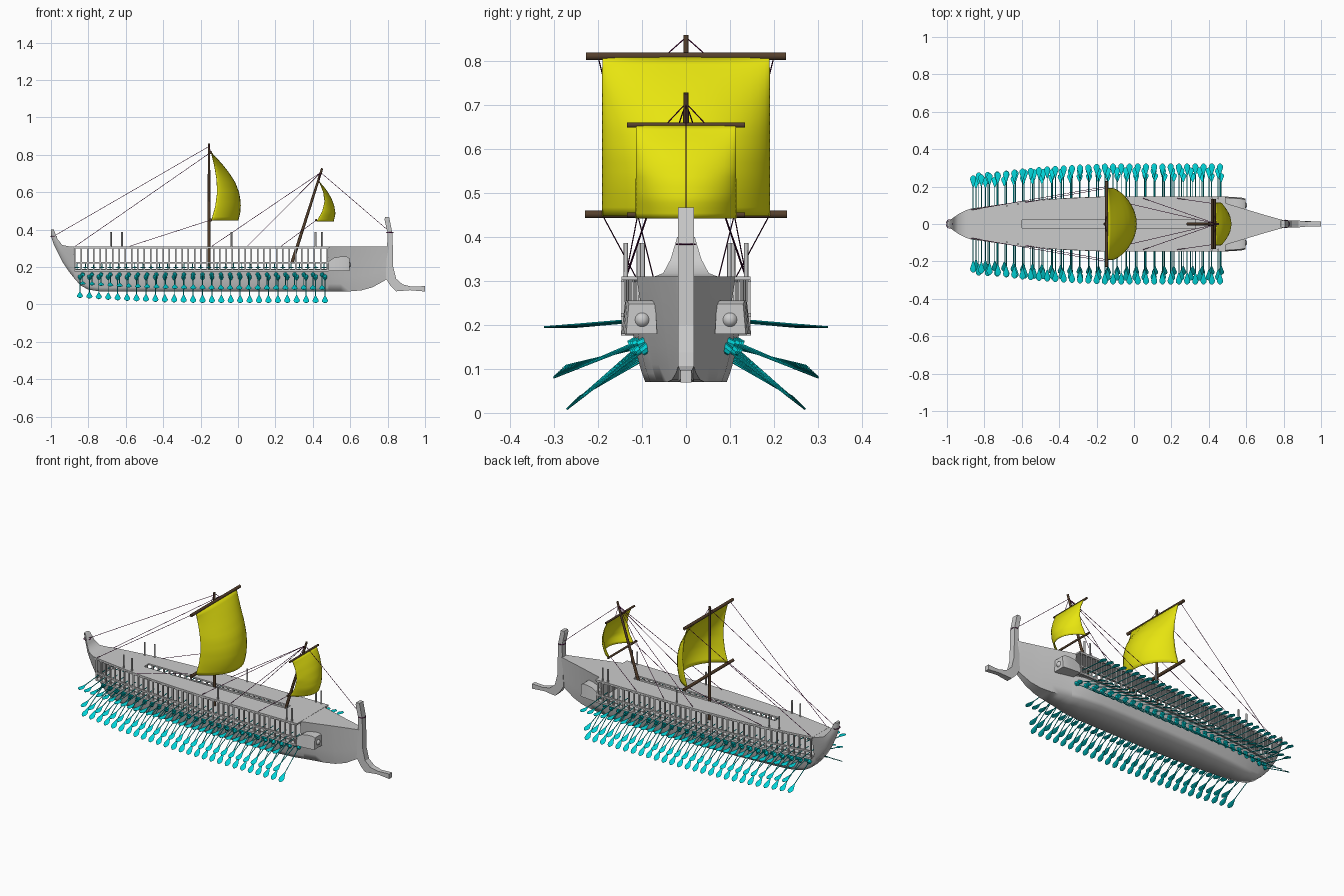
import bpy, bmesh, math
from mathutils import Vector

if "Cube" in bpy.data.objects:
    bpy.data.objects.remove(bpy.data.objects["Cube"])


def material(name, rgb):
    m = bpy.data.materials.new(name)
    m.diffuse_color = (*rgb, 1)
    m.use_nodes = True
    m.node_tree.nodes["Principled BSDF"].inputs["Base Color"].default_value = m.diffuse_color
    return m


SAIL = material("sail_yellow", (0.8, 0.78, 0.005))
OAR = material("oar_cyan", (0.0, 0.65, 0.68))
WOOD = material("spar_brown", (0.09, 0.05, 0.025))
ROPE = material("rope_purple", (0.12, 0.005, 0.08))


def interp(table, x):
    if x <= table[0][0]:
        return table[0][1]
    for (a, p), (b, q) in zip(table, table[1:]):
        if x <= b:
            return p + (q - p) * (x - a) / (b - a)
    return table[-1][1]


def finish(name, bm, mat=None, smooth=None):
    bmesh.ops.recalc_face_normals(bm, faces=bm.faces)
    me = bpy.data.meshes.new(name)
    bm.to_mesh(me)
    bm.free()
    ob = bpy.data.objects.new(name, me)
    bpy.context.collection.objects.link(ob)
    if mat:
        me.materials.append(mat)
    if smooth:
        bpy.ops.object.select_all(action='DESELECT')
        ob.select_set(True)
        bpy.context.view_layer.objects.active = ob
        bpy.ops.object.shade_smooth_by_angle(angle=math.radians(smooth))
    return ob


def skin(bm, rings):
    rv = [[bm.verts.new(p) for p in r] for r in rings]
    n = len(rv[0])
    for a, b in zip(rv, rv[1:]):
        for i in range(n):
            j = (i + 1) % n
            bm.faces.new((a[i], a[j], b[j], b[i]))
    bm.faces.new(rv[0])
    bm.faces.new(rv[-1])


def rod(bm, a, b, stops, n=6, flat=None):
    """Round rod from a to b; stops = (t, radius), flat = half thickness of blades."""
    a, b = Vector(a), Vector(b)
    d = (b - a).normalized()
    s = Vector((1, 0, 0)) if abs(d.x) < 0.9 else Vector((0, 1, 0))
    s = (s - d * s.dot(d)).normalized()
    u = d.cross(s)
    rings = []
    for t, r in stops:
        h = min(r, flat) if flat else r
        rings.append([a + (b - a) * t + s * r * math.cos(k * 2 * math.pi / n)
                      + u * h * math.sin(k * 2 * math.pi / n) for k in range(n)])
    skin(bm, rings)


def stick(bm, a, b, r, n=6):
    rod(bm, a, b, [(0, r), (1, r)], n)


def box(bm, x0, x1, y0, y1, z0, z1):
    skin(bm, [[(x, y0, z0), (x, y1, z0), (x, y1, z1), (x, y0, z1)] for x in (x0, x1)])


# Half-widths of deck and hull, keel height, bottom fullness
DECK = [(-1, .012), (-.985, .02), (-.965, .035), (-.94, .052), (-.9, .073), (-.88, .08),
        (-.6, .12), (-.4, .136), (-.15, .147), (.49, .147)]
HULL = DECK[:-1] + [(.3, .147), (.42, .135), (.5, .108), (.6, .078), (.7, .048), (.8, .02), (.82, .013)]
KEEL = [(-1, .365), (-.985, .32), (-.965, .28), (-.94, .23), (-.9, .17), (-.87, .133),
        (-.84, .1), (-.8, .079), (-.74, .07), (.6, .07), (.66, .075), (.72, .092), (.78, .125), (.82, .155)]
FULL = [(-1, .5), (-.85, .4), (-.7, .58), (-.4, .63), (.3, .63), (.5, .58), (.8, .5)]
FLARE = [(0, 0), (.12, .2), (.25, .34), (.5, .56), (1, 1)]
TOP = [(-.985, .4), (-.965, .35), (-.94, .318), (-.9, .31), (-.88, .31), (-.875, .19),
       (.48, .19), (.485, .31), (.82, .31)]


def half(x, z):
    zb, rb = interp(KEEL, x), interp(FULL, x)
    t = min(1, max(0, (z - zb) / max(.31 - zb, .03)))
    return interp(HULL, x) * (rb + (1 - rb) * interp(FLARE, t))


# Hull with closed bow and stern and a low open waist
xs = sorted({p[0] for t in (KEEL, HULL, TOP) for p in t if p[0] < .821}
            | {-.7, -.5, -.3, 0, .15, .55, .65, .75})
bm = bmesh.new()
rings = []
for x in xs:
    zb, zt = interp(KEEL, x), interp(TOP, x)
    side = [(half(x, zb + (zt - zb) * k / 6), zb + (zt - zb) * k / 6) for k in range(7)]
    rings.append([(x, y, z) for y, z in side] + [(x, -y, z) for y, z in reversed(side)])
skin(bm, rings)
finish("hull", bm, smooth=76)

# Stem post and ram
bm = bmesh.new()
prof = [(.79, .14), (.80, .38), (.783, .455), (.787, .467), (.808, .467), (.826, .38), (.83, .2),
        (.846, .137), (.88, .107), (.93, .095), (1, .098), (1, .069), (.92, .076), (.845, .07), (.815, .1)]
lo, hi = [], []
for x, z in prof:
    w = .018 if x < .9 else .013
    lo.append(bm.verts.new((x, -w, z)))
    hi.append(bm.verts.new((x, w, z)))
bm.faces.new(lo)
bm.faces.new(hi)
for i in range(len(prof)):
    j = (i + 1) % len(prof)
    bm.faces.new((lo[i], lo[j], hi[j], hi[i]))
finish("stem_and_ram", bm)

# Upper deck with the long centre slot
bm = bmesh.new()
sx = [-.885, -.8, -.7, -.6, -.5, -.4, -.28, -.15, 0, .15, .33, .49]
rows = [[bm.verts.new((x, y, .311)) for y in (-interp(DECK, x), -.022, .022, interp(DECK, x))] for x in sx]
for i in range(len(sx) - 1):
    for c in range(3):
        if c != 1 or not -.61 < sx[i] < .32:
            bm.faces.new((rows[i][c], rows[i + 1][c], rows[i + 1][c + 1], rows[i][c + 1]))
deck = finish("upper_deck", bm)
m = deck.modifiers.new("planking", 'SOLIDIFY')
m.thickness = .009
m.offset = -1 if deck.data.polygons[0].normal.z > 0 else 1

# Outrigger rails, floor, stanchions and deck posts, both sides
rail, posts, deckposts = bmesh.new(), bmesh.new(), bmesh.new()
rx = [-.875 + k * 1.36 / 16 for k in range(17)]
for s in (-1, 1):
    for z0, z1, w in ((.218, .227, .009), (.176, .186, .009), (.298, .302, .006), (.184, .187, .03)):
        skin(rail, [[(x, s * (interp(DECK, x) - w), z0), (x, s * (interp(DECK, x) + .001), z0),
                     (x, s * (interp(DECK, x) + .001), z1), (x, s * (interp(DECK, x) - w), z1)] for x in rx])
    for k in range(41):
        x = -.872 + k * .0337
        y = s * (interp(DECK, x) - .004)
        box(posts, x - .004, x + .004, y - .004, y + .004, .178, .304)
    for x in (-.68, -.62, -.035, .415, .45):
        y = s * (interp(DECK, x) - .01)
        stick(deckposts, (x, y, .305), (x, y, .387), .005, 8)
finish("outrigger_rails", rail)
finish("stanchions", posts)
finish("deck_posts", deckposts, smooth=50)

# Bow boxes ahead of the outriggers, with a round timber end
for s, side in ((-1, "right"), (1, "left")):
    bm = bmesh.new()
    skin(bm, [[(x, s * y0, .18), (x, s * y1, .18), (x, s * (y1 - .006), zt), (x, s * (y0 + .004), zt)]
              for x, y0, y1, zt in ((.485, .068, .147, .23), (.515, .068, .145, .25),
                                    (.55, .066, .143, .256), (.58, .066, .14, .256), (.595, .066, .136, .248))])
    rod(bm, (.56, s * .1, .212), (.605, s * .1, .212), [(0, .017), (.75, .017), (.92, .012), (1, .005)], 14)
    finish("bow_box_" + side, bm, smooth=30)

# Three banks of oars: name, count, x range, start height, tip y, tip z
BANKS = (("upper", 31, -.86, .46, .21, .323, .195),
         ("middle", 27, -.83, .45, .16, .302, .08),
         ("lower", 27, -.845, .465, .147, .272, .008))
BLADE = [(0, .003), (.3, .009), (.65, .0165), (.85, .0145), (1, .005)]
for name, count, x0, x1, z, ty, tz in BANKS:
    for s, side in ((-1, "right"), (1, "left")):
        bm = bmesh.new()
        for k in range(count):
            x = x0 + (x1 - x0) * k / (count - 1)
            narrow = .147 - interp(DECK, x)
            if name == "upper":
                y, end, lift = interp(DECK, x), ty - narrow, 0
            else:
                y, end, lift = half(x, z), ty - narrow * .45, narrow * .45
            p, e = Vector((x, s * y, z)), Vector((x, s * end, tz + lift))
            d = (e - p).normalized()
            stick(bm, p - d * (.07 if name == "upper" else .03), e - d * .062, .0023)
            rod(bm, e - d * .062, e, BLADE, 8, .0022)
            if name != "upper":
                rod(bm, p - d * .014, p + d * .014, [(0, .013), (1, .01)], 8)
        finish(f"{name}_oars_{side}", bm, OAR, 40)

# Masts and yards
bm = bmesh.new()
rod(bm, (-.155, 0, .19), (-.155, 0, .86), [(0, .009), (1, .006)], 12)
rod(bm, (.288, 0, .22), (.45, 0, .728), [(0, .009), (1, .006)], 12)
finish("masts", bm, WOOD, 40)
bm = bmesh.new()
for x, z, w, r in ((-.147, .812, .228, .009), (-.147, .452, .23, .009),
                   (.432, .655, .134, .006), (.418, .451, .134, .006)):
    stick(bm, (x, -w, z), (x, w, z), r, 10)
finish("yards", bm, WOOD, 40)


# Billowing sails: edge and centre curves as (height fraction, x)
def sail(name, w, zt, zb, edge, centre):
    bm = bmesh.new()
    n = 18
    g = []
    for i in range(n + 1):
        t = i / n
        e, c = interp(edge, t), interp(centre, t)
        g.append([bm.verts.new((e + (c - e) * max(0, 1 - u * u) ** .7, u * w, zt + (zb - zt) * t))
                  for u in (math.sin(math.pi / 2 * (2 * j / n - 1)) for j in range(n + 1))])
    for i in range(n):
        for j in range(n):
            bm.faces.new((g[i][j], g[i + 1][j], g[i + 1][j + 1], g[i][j + 1]))
    ob = finish(name, bm, SAIL, 60)
    m = ob.modifiers.new("thickness", 'SOLIDIFY')
    m.thickness = .003
    m.offset = 0


sail("main_sail", .19, .812, .448,
     [(0, -.143), (.2, -.126), (.4, -.114), (.6, -.112), (.8, -.122), (1, -.143)],
     [(0, -.143), (.15, -.092), (.3, -.048), (.45, -.014), (.6, .006), (.75, .014), (.88, .011), (1, 0)])
sail("fore_sail", .113, .655, .443,
     [(0, .435), (.25, .456), (.5, .463), (.75, .45), (1, .42)],
     [(0, .435), (.2, .471), (.4, .497), (.6, .513), (.8, .52), (1, .51)])

# Rigging
bm = bmesh.new()
lines = [((-.155, 0, .845), (-.985, 0, .365)), ((.442, 0, .705), (.815, 0, .385))]
for s in (-1, 1):
    lines += [((-.15, s * .2, .81), (-.87, s * .075, .311)),
              ((-.15, s * .19, .45), (-.58, s * .115, .311)),
              ((-.155, 0, .855), (-.147, s * .045, .815)),
              ((.442, 0, .705), (.432, s * .045, .657)),
              ((.442, 0, .705), (-.14, s * .135, .311)),
              ((.442, 0, .705), (.05, s * .137, .311)),
              ((.418, s * .11, .45), (.23, s * .137, .311))]
for a, b in lines:
    stick(bm, a, b, .0014, 5)
for x, z, w, l in ((.812, .384, .021, .019), (-.987, .365, .023, .017)):
    ring = [Vector((x + l * math.cos(k * math.pi / 6), w * math.sin(k * math.pi / 6), z)) for k in range(12)]
    for k in range(12):
        stick(bm, ring[k], ring[(k + 1) % 12], .002, 5)
finish("rigging", bm, ROPE)
